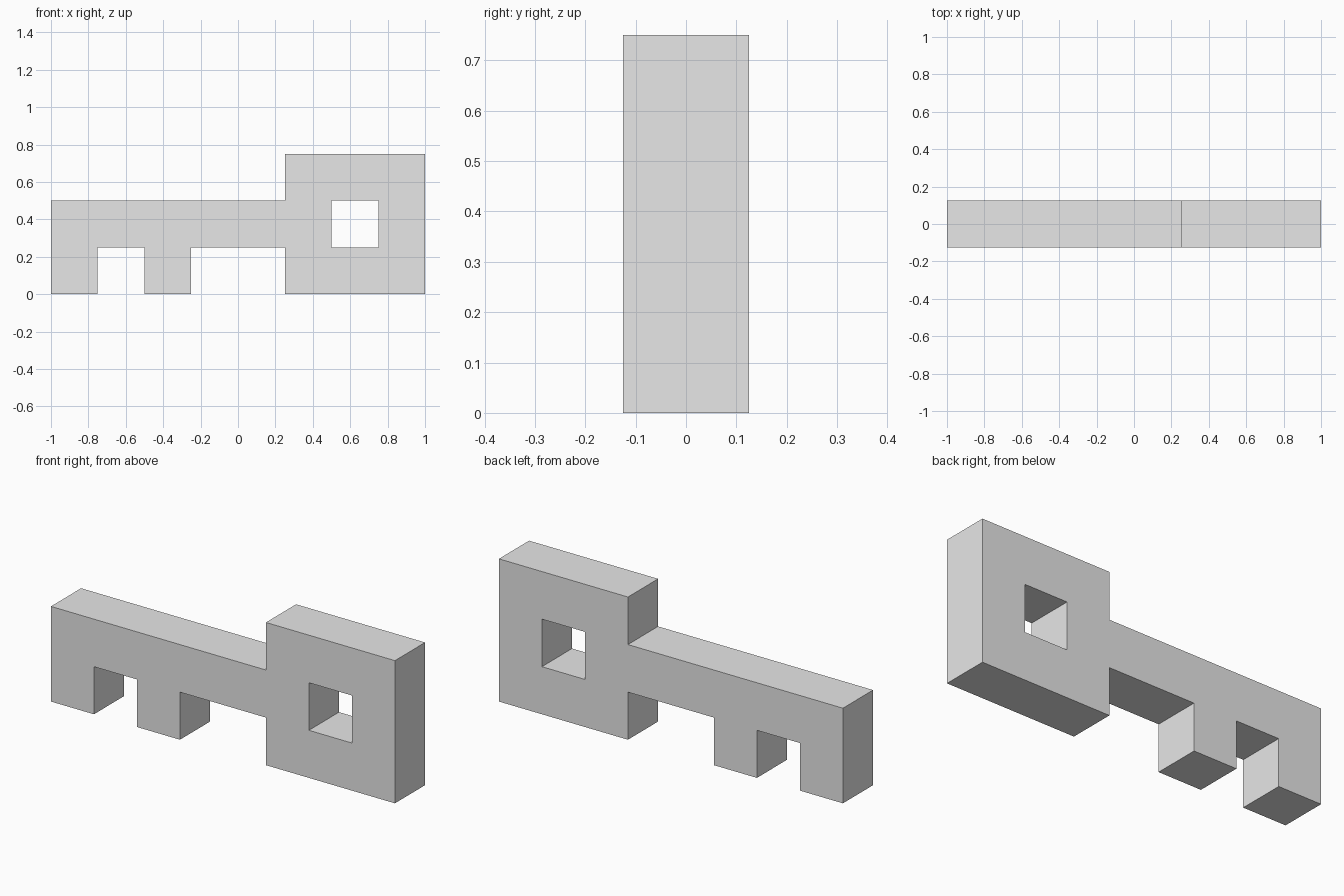
import bpy
import bmesh
from mathutils import Vector

cube = bpy.data.objects.get("Cube")
if cube:
    bpy.data.objects.remove(cube, do_unlink=True)

CELL = 0.25
DEPTH = 0.25

# Silhouette on a square grid, top row first: square bow, shaft and two teeth
ROWS = [
    ".....###",
    "######.#",
    "#.#..###",
]

grey = bpy.data.materials.new("light_grey")
grey.use_nodes = True
colour = (0.8, 0.8, 0.8, 1.0)
grey.diffuse_color = colour
grey.node_tree.nodes["Principled BSDF"].inputs["Base Color"].default_value = colour


def add_cell(bm, column, row):
    """Add one square of the front face."""
    x = (column - len(ROWS[0]) / 2) * CELL
    z = (len(ROWS) - 1 - row) * CELL
    corners = [(x, z), (x + CELL, z), (x + CELL, z + CELL), (x, z + CELL)]
    bm.faces.new([bm.verts.new((cx, -DEPTH / 2, cz)) for cx, cz in corners])


# Front face
bm = bmesh.new()
for row, line in enumerate(ROWS):
    for column, mark in enumerate(line):
        if mark == "#":
            add_cell(bm, column, row)
bmesh.ops.remove_doubles(bm, verts=bm.verts[:], dist=0.001)

# Thickness
result = bmesh.ops.extrude_face_region(bm, geom=bm.faces[:], use_keep_orig=True)
moved = [g for g in result["geom"] if isinstance(g, bmesh.types.BMVert)]
bmesh.ops.translate(bm, verts=moved, vec=Vector((0, DEPTH, 0)))
bmesh.ops.recalc_face_normals(bm, faces=bm.faces[:])

mesh = bpy.data.meshes.new("key_body")
bm.to_mesh(mesh)
bm.free()
mesh.materials.append(grey)
key_body = bpy.data.objects.new("key_body", mesh)
bpy.context.collection.objects.link(key_body)
